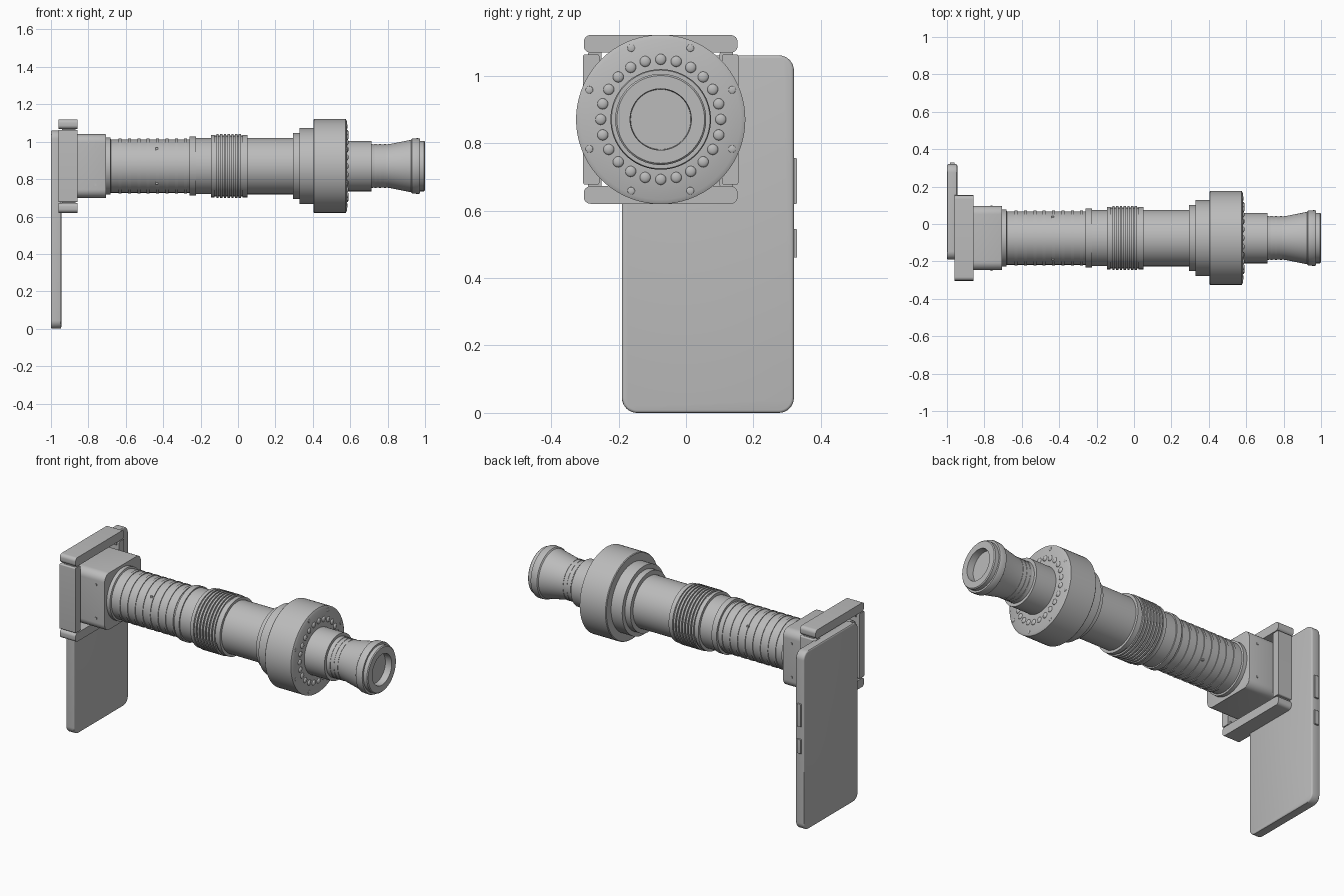
import bpy, bmesh, math
from mathutils import Vector

cube = bpy.data.objects.get("Cube")
if cube:
    bpy.data.objects.remove(cube, do_unlink=True)

AY, AZ = -0.075, 0.87          # optical axis runs along x

grey = bpy.data.materials.new("satin grey")
grey.use_nodes = True
grey.diffuse_color = (0.5, 0.5, 0.5, 1)
grey.node_tree.nodes["Principled BSDF"].inputs["Base Color"].default_value = (0.5, 0.5, 0.5, 1)


def finish(name, bm, angle=30):
    bmesh.ops.recalc_face_normals(bm, faces=bm.faces)
    mesh = bpy.data.meshes.new(name)
    bm.to_mesh(mesh)
    bm.free()
    for p in mesh.polygons:
        p.use_smooth = True
    mesh.set_sharp_from_angle(angle=math.radians(angle))
    mesh.materials.append(grey)
    ob = bpy.data.objects.new(name, mesh)
    bpy.context.scene.collection.objects.link(ob)
    return ob


def lathe(name, profile, n=72):
    """Turn (x, radius) points round the optical axis; ends are capped."""
    bm = bmesh.new()
    rings = []
    for x, r in profile:
        rings.append([bm.verts.new((x, AY + r * math.cos(a), AZ + r * math.sin(a)))
                      for a in (2 * math.pi * i / n for i in range(n))])
    for a, b in zip(rings, rings[1:]):
        for i in range(n):
            j = (i + 1) % n
            bm.faces.new((a[i], a[j], b[j], b[i]))
    bm.faces.new(rings[0])
    bm.faces.new(rings[-1])
    return finish(name, bm)


def slab(name, x0, x1, y0, y1, z0, z1, radius=0.0, bevel=0.0):
    """Block whose four x-running edges are rounded, with optional soft rims."""
    bm = bmesh.new()
    bmesh.ops.create_cube(bm, size=1)
    for v in bm.verts:
        v.co = Vector(((x0, x1)[v.co.x > 0], (y0, y1)[v.co.y > 0], (z0, z1)[v.co.z > 0]))
    if radius:
        edges = [e for e in bm.edges if abs(e.verts[0].co.x - e.verts[1].co.x) > 1e-5]
        bmesh.ops.bevel(bm, geom=edges, offset=radius, segments=8, profile=0.5, affect='EDGES')
    if bevel:
        edges = [e for e in bm.edges if abs(e.verts[0].co.x - e.verts[1].co.x) < 1e-5]
        bmesh.ops.bevel(bm, geom=edges, offset=bevel, segments=3, profile=0.5, affect='EDGES')
    return finish(name, bm)


def stud_ring(name, count, ring_r, r, x, start, height):
    """Circle of low domed studs facing +x."""
    bm = bmesh.new()
    for i in range(count):
        a = start + 2 * math.pi * i / count
        made = bmesh.ops.create_uvsphere(bm, u_segments=16, v_segments=10, radius=1)
        for v in made["verts"]:
            v.co = Vector((x + v.co.x * height, AY + ring_r * math.cos(a) + v.co.y * r,
                           AZ + ring_r * math.sin(a) + v.co.z * r))
    finish(name, bm)


def ribs(x0, x1, count, base, top, width):
    """Profile points for evenly spaced raised rings."""
    pts = []
    for i in range(count):
        x = x0 + (x1 - x0) * i / (count - 1)
        pts += [(x - width, base), (x - width, top), (x + width, top), (x + width, base)]
    return pts


# Phone and its side buttons
slab("phone_body", -1, -0.945, -0.19, 0.32, 0, 1.06, 0.045, 0.008)
slab("volume_button", -0.985, -0.96, 0.31, 0.329, 0.62, 0.755, 0.003)
slab("power_button", -0.985, -0.96, 0.31, 0.329, 0.46, 0.545, 0.003)

# Clamp frame: top and bottom bars, side plates, corner knuckles
for label, s in (("top", 1), ("bottom", -1)):
    za, zb = sorted((AZ + s * 0.198, AZ + s * 0.25))
    slab(label + "_clamp_bar", -0.96, -0.857, AY - 0.228, AY + 0.228, za, zb, 0.02)
    for side, t in (("right", -1), ("left", 1)):
        ya, yb = sorted((AY + t * 0.175, AY + t * 0.215))
        zc, zd = sorted((AZ + s * 0.17, AZ + s * 0.205))
        slab(f"{label}_{side}_knuckle", -0.94, -0.87, ya, yb, zc, zd, 0.01)
for side, t in (("right", -1), ("left", 1)):
    ya, yb = sorted((AY + t * 0.182, AY + t * 0.23))
    slab(side + "_clamp_plate", -0.96, -0.857, ya, yb, AZ - 0.193, AZ + 0.193, 0.006)

# Adapter housing
slab("adapter_housing", -0.945, -0.705, AY - 0.172, AY + 0.172, AZ - 0.17, AZ + 0.17, 0.045, 0.003)
for z in (-0.1, 0.1):
    for t in (-1, 1):
        y = AY + t * 0.172
        slab("housing_screw", -0.768, -0.756, y - 0.003, y + 0.003, AZ + z - 0.006, AZ + z + 0.006)

# Ribbed tube
lathe("ribbed_tube", [(-0.72, 0.153), (-0.683, 0.153), (-0.68, 0.143)]
      + ribs(-0.63, -0.28, 8, 0.143, 0.147, 0.008) + [(-0.25, 0.143)])
for z in (-0.09, 0.09):
    for t in (-1, 1):
        y = AY + t * 0.112
        slab("tube_pin", -0.441, -0.429, y - 0.005, y + 0.005, AZ + z - 0.008, AZ + z + 0.008)

# Focus ring with grip ridges
lathe("focus_collar", [(-0.258, 0.145), (-0.258, 0.157), (-0.225, 0.157), (-0.225, 0.15),
                       (-0.13, 0.15)])
lathe("focus_grip", [(-0.145, 0.14), (-0.145, 0.167), (-0.125, 0.167), (-0.125, 0.162)]
      + ribs(-0.11, 0.01, 7, 0.162, 0.171, 0.006)
      + [(0.025, 0.162), (0.025, 0.167), (0.05, 0.167), (0.05, 0.15)])

# Plain tube and stepped collars
lathe("plain_tube", [(0.04, 0.151), (0.31, 0.151)])
lathe("stepped_collar", [(0.295, 0.14), (0.295, 0.177), (0.33, 0.177), (0.33, 0.203),
                         (0.405, 0.203)])

# Large drum with studs and rim notches on its face
lathe("drum", [(0.403, 0.19), (0.403, 0.247), (0.407, 0.251), (0.576, 0.251), (0.583, 0.238),
               (0.583, 0.13)])
stud_ring("drum_studs", 24, 0.178, 0.016, 0.583, 0, 0.008)
stud_ring("rim_studs", 8, 0.229, 0.011, 0.583, math.pi / 8, 0.003)

# Eyepiece with flared end and open bore
lathe("eyepiece", [(0.57, 0.135), (0.715, 0.135), (0.715, 0.117)]
      + ribs(0.735, 0.785, 3, 0.115, 0.117, 0.005)
      + [(0.81, 0.117), (0.925, 0.14), (0.93, 0.147), (0.965, 0.149), (0.972, 0.146),
         (0.972, 0.135), (0.995, 0.135), (1.0, 0.13), (1.0, 0.091), (0.96, 0.089)])
